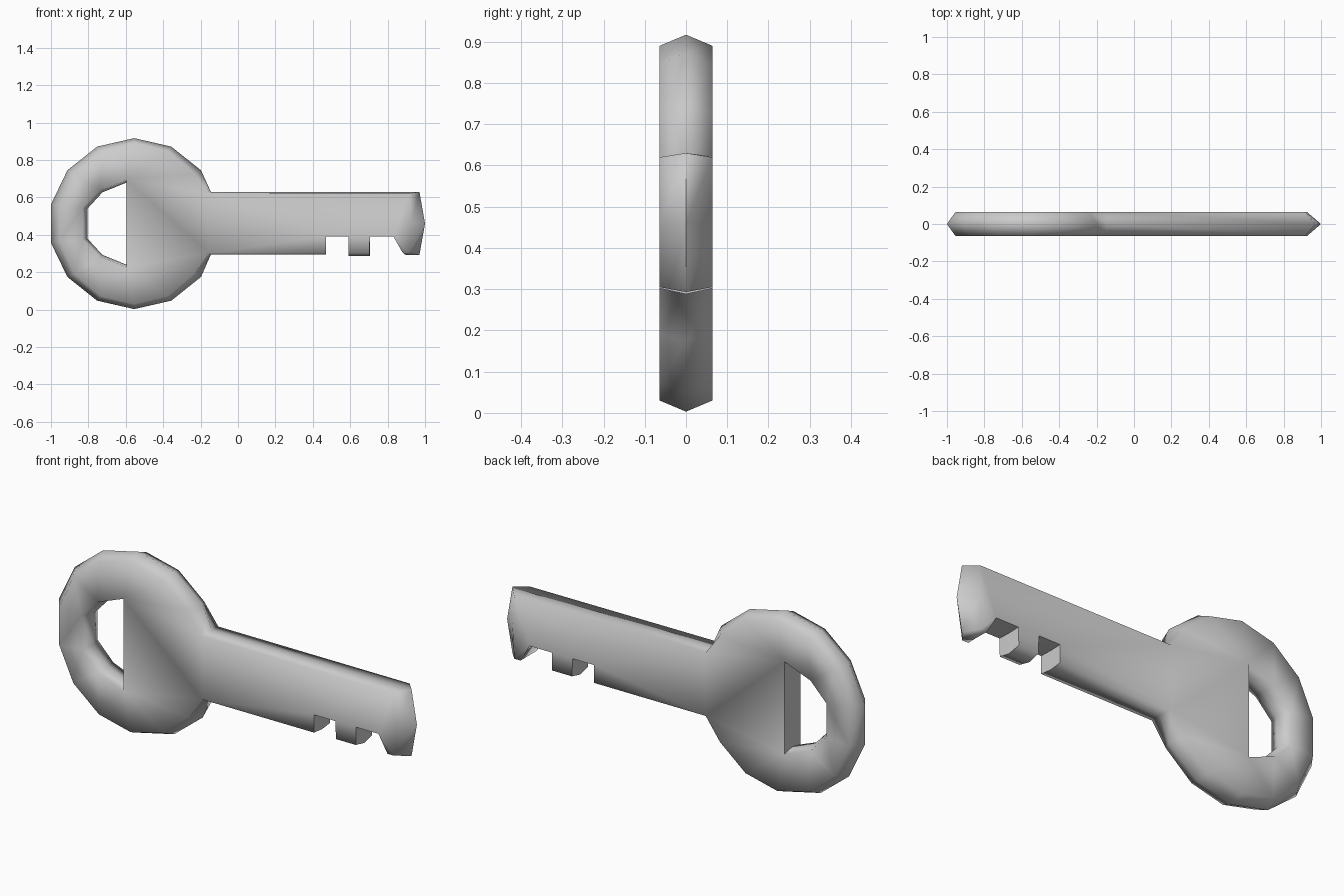
import bpy, bmesh
from math import sin, cos, pi, radians

if "Cube" in bpy.data.objects:
    bpy.data.objects.remove(bpy.data.objects["Cube"])

HALF = 0.064          # half thickness of the key
CX, CZ = -0.555, 0.46  # centre of the bow


def bow_point(k, rx, rz):
    a = pi / 2 + k * 2 * pi / 14
    return (CX + rx * cos(a), CZ + rz * sin(a))


# Outer profile: widest line (ridge) and the slightly smaller flat side
ridge = [bow_point(k, 0.457, 0.457) for k in range(-2, 10)]
side = [bow_point(k, 0.41, 0.43) for k in range(-2, 10)]

# Blade, teeth and tip: ridge x, z, then side x, z
blade = [
    (-0.145, 0.295, -0.155, 0.302),
    (0.47, 0.295, 0.47, 0.302),
    (0.47, 0.39, 0.47, 0.392),
    (0.59, 0.39, 0.59, 0.392),
    (0.59, 0.288, 0.592, 0.302),
    (0.705, 0.288, 0.703, 0.302),
    (0.705, 0.39, 0.705, 0.392),
    (0.835, 0.39, 0.83, 0.392),
    (0.895, 0.293, 0.88, 0.305),
    (0.97, 0.293, 0.915, 0.305),
    (1.0, 0.46, 0.925, 0.46),
    (0.97, 0.63, 0.915, 0.62),
    (-0.145, 0.63, -0.155, 0.622),
]
ridge += [p[:2] for p in blade]
side += [p[2:] for p in blade]

# D-shaped hole, widening towards the flat sides
upper = [(0, 0.22), (-0.13, 0.167), (-0.21, 0.08)]
hole = upper + [(x, -z) for x, z in reversed(upper)]
hole_ridge = [(-0.595 + x, CZ + z) for x, z in hole]
hole_side = [(-0.595 + x * 1.12, CZ + z * 1.06) for x, z in hole]

bm = bmesh.new()


def layer(points, y):
    return [bm.verts.new((x, y, z)) for x, z in points]


def wall(mid_points, side_points):
    """Bevelled rim: side loop, ridge loop, side loop."""
    loops = [layer(side_points, -HALF), layer(mid_points, 0), layer(side_points, HALF)]
    n = len(mid_points)
    for a, b in zip(loops, loops[1:]):
        for i in range(n):
            j = (i + 1) % n
            bm.faces.new((a[i], a[j], b[j], b[i]))
    return loops[0], loops[2]


outer = wall(ridge, side)
inner = wall(hole_ridge, hole_side)

# Flat front and back with the hole left open
for o, h in zip(outer, inner):
    edges = [bm.edges.get((loop[i - 1], loop[i])) for loop in (o, h) for i in range(len(loop))]
    bmesh.ops.triangle_fill(bm, use_beauty=True, edges=edges, normal=(0, 1, 0))

bmesh.ops.recalc_face_normals(bm, faces=bm.faces[:])
mesh = bpy.data.meshes.new("key")
bm.to_mesh(mesh)
bm.free()
key = bpy.data.objects.new("key", mesh)
bpy.context.collection.objects.link(key)

# Soft bevels, crisp teeth and hole edge
bpy.context.view_layer.objects.active = key
key.select_set(True)
bpy.ops.object.shade_smooth_by_angle(angle=radians(85))
